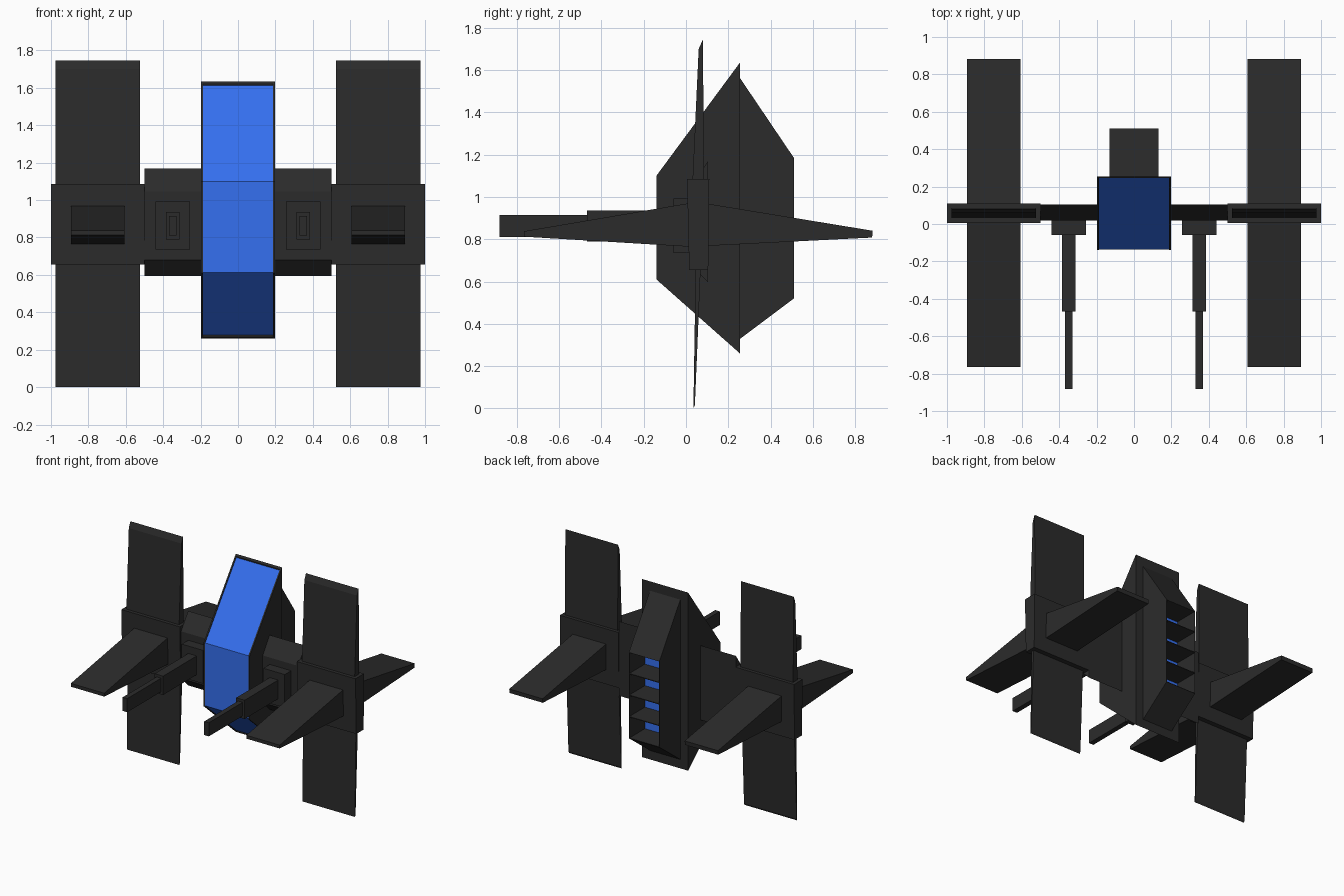
import bpy, bmesh
from mathutils import Vector

if "Cube" in bpy.data.objects:
    bpy.data.objects.remove(bpy.data.objects["Cube"])


def material(name, rgb):
    m = bpy.data.materials.new(name)
    m.diffuse_color = (*rgb, 1)
    m.use_nodes = True
    m.node_tree.nodes["Principled BSDF"].inputs["Base Color"].default_value = m.diffuse_color
    return m


dark = material("dark_hull", (0.024, 0.024, 0.024))
blue = material("blue_glass", (0.035, 0.16, 0.87))


def prism(name, profile, x0, x1, mirror=False, edit=None):
    """Extrude a (y, z) profile along x, optionally mirrored to the other side."""
    bm = bmesh.new()
    face = bm.faces.new([bm.verts.new((x0, y, z)) for y, z in profile])
    ext = bmesh.ops.extrude_face_region(bm, geom=[face])
    verts = [g for g in ext["geom"] if isinstance(g, bmesh.types.BMVert)]
    bmesh.ops.translate(bm, verts=verts, vec=(x1 - x0, 0, 0))
    bmesh.ops.recalc_face_normals(bm, faces=bm.faces)
    if edit:
        edit(bm)
    me = bpy.data.meshes.new(name)
    bm.to_mesh(me)
    bm.free()
    me.materials.append(dark)
    me.materials.append(blue)
    ob = bpy.data.objects.new(name, me)
    bpy.context.collection.objects.link(ob)
    if mirror:
        ob.modifiers.new("mirror", 'MIRROR')
    return ob


def box(name, x0, x1, y0, y1, z0, z1):
    return prism(name, [(y0, z0), (y1, z0), (y1, z1), (y0, z1)], x0, x1, True)


# Cockpit: blue wrap-around canopy between two dark side plates
def glaze(bm):
    for f in bm.faces:
        if abs(f.normal.x) < 0.5 and f.normal.y < -0.5:
            f.material_index = 1


canopy = [(-0.14, 0.61), (-0.14, 1.10), (0.255, 1.635), (0.255, 0.26)]
inner = [(-0.135, 0.613), (-0.135, 1.098), (0.25, 1.62), (0.25, 0.274)]
prism("canopy", inner, -0.186, 0.186, edit=glaze)
prism("canopy_side_plate", canopy, 0.186, 0.197, True)
prism("canopy_back_plate", [(0.245, 0.268), (0.255, 0.26), (0.255, 1.635), (0.245, 1.621)],
      -0.186, 0.186)


# Engine block: back wall cut into four glowing slots
def slots(bm):
    slot_faces = [f for f in bm.faces if f.normal.y > 0.99]
    bmesh.ops.inset_individual(bm, faces=slot_faces, thickness=0.004)
    walls = bmesh.ops.extrude_discrete_faces(bm, faces=slot_faces)["faces"]
    for f in walls:
        bmesh.ops.translate(bm, verts=f.verts, vec=Vector((0, -0.19, 0)))
        f.material_index = 1


def split_back(bm):
    edges = [e for e in bm.edges if all(v.co.y > 0.5 for v in e.verts)
             and abs(e.verts[0].co.z - e.verts[1].co.z) > 0.1]
    bmesh.ops.subdivide_edges(bm, edges=edges, cuts=3, use_grid_fill=True)
    slots(bm)


prism("engine_block", [(0.25, 0.325), (0.51, 0.52), (0.51, 1.185), (0.25, 1.57)],
      -0.13, 0.13, edit=split_back)

# Pylons joining the cockpit to the wing hubs
prism("pylon", [(0.02, 0.68), (0.02, 1.045), (0.105, 1.17), (0.105, 0.595)], 0.15, 0.5, True)

# Wing hubs
prism("wing_hub", [(0.015, 0.655), (0.005, 1.085), (0.11, 1.085), (0.105, 0.655)], 0.5, 1.0, True)

# Vertical fins, tapering to bevelled tips
prism("upper_fin", [(0.03, 1.06), (0.06, 1.70), (0.08, 1.745), (0.085, 1.06)], 0.525, 0.975, True)
prism("lower_fin", [(0.046, 0.68), (0.035, 0.0), (0.042, 0.015), (0.07, 0.68)], 0.525, 0.975, True)

# Horizontal fins reaching forward and back
prism("front_fin", [(0.03, 0.764), (-0.765, 0.812), (-0.765, 0.838), (0.03, 0.973)],
      0.607, 0.892, True)
prism("rear_fin", [(0.09, 0.768), (0.88, 0.808), (0.883, 0.84), (0.09, 0.97)],
      0.607, 0.892, True)

# Guns in three steps
box("gun_mount", 0.257, 0.44, -0.058, 0.03, 0.735, 0.992)
box("gun_housing", 0.312, 0.384, -0.468, -0.05, 0.79, 0.935)
box("gun_barrel", 0.329, 0.368, -0.882, -0.46, 0.81, 0.915)
